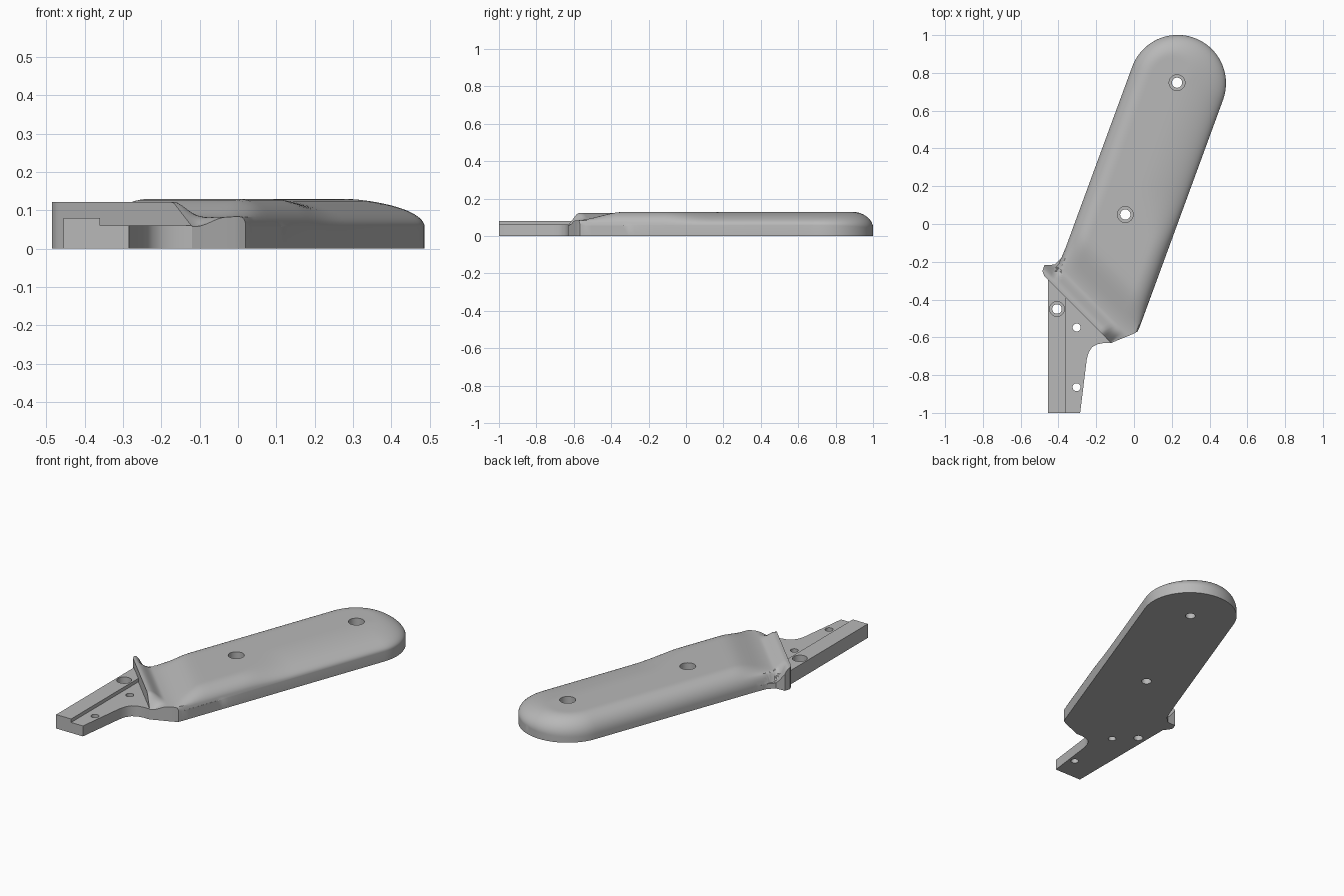
import bpy, bmesh, math
from mathutils import Vector

if "Cube" in bpy.data.objects:
    bpy.data.objects.remove(bpy.data.objects["Cube"])

grey = bpy.data.materials.new("mid grey")
grey.use_nodes = True
COLOUR = (0.48, 0.48, 0.48, 1)
grey.diffuse_color = COLOUR
grey.node_tree.nodes["Principled BSDF"].inputs["Base Color"].default_value = COLOUR

# Grip frame: u runs across the grip, v along it towards the round end
CENTRE = Vector((0.231, 0.745))
R = 0.256
ALONG = Vector((math.sin(math.radians(20.2)), math.cos(math.radians(20.2))))
ACROSS = Vector((ALONG.y, -ALONG.x))


def lerp(a, b, t):
    return a + (b - a) * t


def smooth(lo, hi, x):
    t = min(max((x - lo) / (hi - lo), 0), 1)
    return t * t * (3 - 2 * t)


def add_object(name, bm):
    bmesh.ops.recalc_face_normals(bm, faces=bm.faces[:])
    mesh = bpy.data.meshes.new(name)
    bm.to_mesh(mesh)
    bm.free()
    mesh.materials.append(grey)
    obj = bpy.data.objects.new(name, mesh)
    bpy.context.collection.objects.link(obj)
    return obj


def activate(obj):
    bpy.ops.object.select_all(action='DESELECT')
    obj.select_set(True)
    bpy.context.view_layer.objects.active = obj


def top_height(p):
    """Height of the grip's upper surface at a point in plan."""
    u, v = (p - CENTRE).dot(ACROSS), (p - CENTRE).dot(ALONG)
    rho = max(math.hypot(u, max(v, 0)), 1e-5)
    side = (u / rho + 1) / 2
    # rounded shoulders, broad on one side and tight on the other
    broad = lerp(0.1, 0.25, smooth(-0.85, -0.55, v))
    width = lerp(0.1, broad, side ** 2)
    d = min(max((R - rho) / width, 0), 1)
    z = lerp(lerp(0.03, 0.057, side), 0.129, math.sqrt(1 - (1 - d) ** 2))
    # thumb hollow behind the guard
    w = (p.x + p.y + 0.75) / math.sqrt(2)
    z = lerp(min(z, 0.082), z, smooth(0.08, 0.3, w))
    # raised guard lip, falling away at its low end
    e = (p.x - p.y) / math.sqrt(2)
    lip = lerp(0.122, 0.058, min(max((e - 0.29) / 0.07, 0), 1))
    return lerp(lip, z, smooth(0.012, 0.09, w))


def build_grip():
    left = [(-.44, -.31), (-.475, -.275), (-.485, -.25), (-.475, -.218),
            (-.42, -.215), (-.385, -.18), (-.36, -.12)]
    right = [(-.12, -.63), (-.09, -.617), (-.06, -.605), (-.03, -.593),
             (0, -.58), (.02, -.568), (.032, -.54)]
    pairs = [(Vector(a), Vector(b)) for a, b in zip(left, right)]
    pairs.append((CENTRE - ACROSS * R, CENTRE + ACROSS * R))
    rows = []
    for i in range(len(pairs) - 1):
        steps = 36 if i == len(pairs) - 2 else 4
        for k in range(steps):
            rows.append([pairs[i][s].lerp(pairs[i + 1][s], k / steps) for s in (0, 1)])
    for k in range(21):
        a = math.radians(87) * k / 20
        mid = CENTRE + ALONG * R * math.sin(a)
        rows.append([mid - ACROSS * R * math.cos(a), mid + ACROSS * R * math.cos(a)])

    bm = bmesh.new()
    cols = 40
    grid = []
    for a, b in rows:
        line = []
        for j in range(cols + 1):
            p = a.lerp(b, (1 - math.cos(math.pi * j / cols)) / 2)
            line.append(bm.verts.new((p.x, p.y, top_height(p))))
        grid.append(line)
    for r0, r1 in zip(grid, grid[1:]):
        for j in range(cols):
            bm.faces.new((r0[j], r0[j + 1], r1[j + 1], r1[j]))
    # side wall and flat underside
    rim = grid[0] + [r[-1] for r in grid[1:-1]] + grid[-1][::-1] + [r[0] for r in grid[-2:0:-1]]
    base = [bm.verts.new((v.co.x, v.co.y, 0)) for v in rim]
    for i in range(len(rim)):
        bm.faces.new((rim[i - 1], rim[i], base[i], base[i - 1]))
    bm.faces.new(base)
    return add_object("grip", bm)


def slab(name, outline, height):
    bm = bmesh.new()
    face = bm.faces.new([bm.verts.new((x, y, 0)) for x, y in outline])
    out = bmesh.ops.extrude_face_region(bm, geom=[face])
    top = [g for g in out["geom"] if isinstance(g, bmesh.types.BMVert)]
    bmesh.ops.translate(bm, verts=top, vec=(0, 0, height))
    return add_object(name, bm)


def drill(obj, x, y, radius, floor):
    """Cut a round hole from the floor height upwards."""
    bm = bmesh.new()
    bmesh.ops.create_cone(bm, cap_ends=True, segments=32, radius1=radius,
                          radius2=radius, depth=0.3)
    bmesh.ops.translate(bm, verts=bm.verts[:], vec=(x, y, floor + 0.15))
    cutter = add_object("hole_cutter", bm)
    cutter.hide_render = True
    mod = obj.modifiers.new("hole", 'BOOLEAN')
    mod.operation, mod.object, mod.solver = 'DIFFERENCE', cutter, 'EXACT'
    activate(obj)
    bpy.ops.object.modifier_apply(modifier=mod.name)
    bpy.data.objects.remove(cutter)


# Main grip with guard
grip = build_grip()

# Stepped tang: tall rail beside a lower plate
rail = slab("tang_rail", [(-.455, -1), (-.36, -1), (-.36, -.36), (-.455, -.265)], 0.08)
plate = slab("tang_plate", [(-.36, -1), (-.285, -1), (-.25, -.715), (-.24, -.68),
                            (-.222, -.652), (-.195, -.637), (-.16, -.63), (-.12, -.63),
                            (-.13, -.6), (-.36, -.37)], 0.06)

# Screw holes, counterbored on the grip and rail
for x, y in ((.228, .748), (-.046, .05)):
    drill(grip, x, y, 0.042, 0.085)
    drill(grip, x, y, 0.027, -0.1)
drill(rail, -.408, -.45, 0.039, 0.04)
drill(rail, -.408, -.45, 0.025, -0.1)
for y in (-.548, -.864):
    drill(plate, -.304, y, 0.021, -0.1)

for obj in (grip, rail, plate):
    activate(obj)
    bpy.ops.object.shade_smooth_by_angle(angle=math.radians(30))
